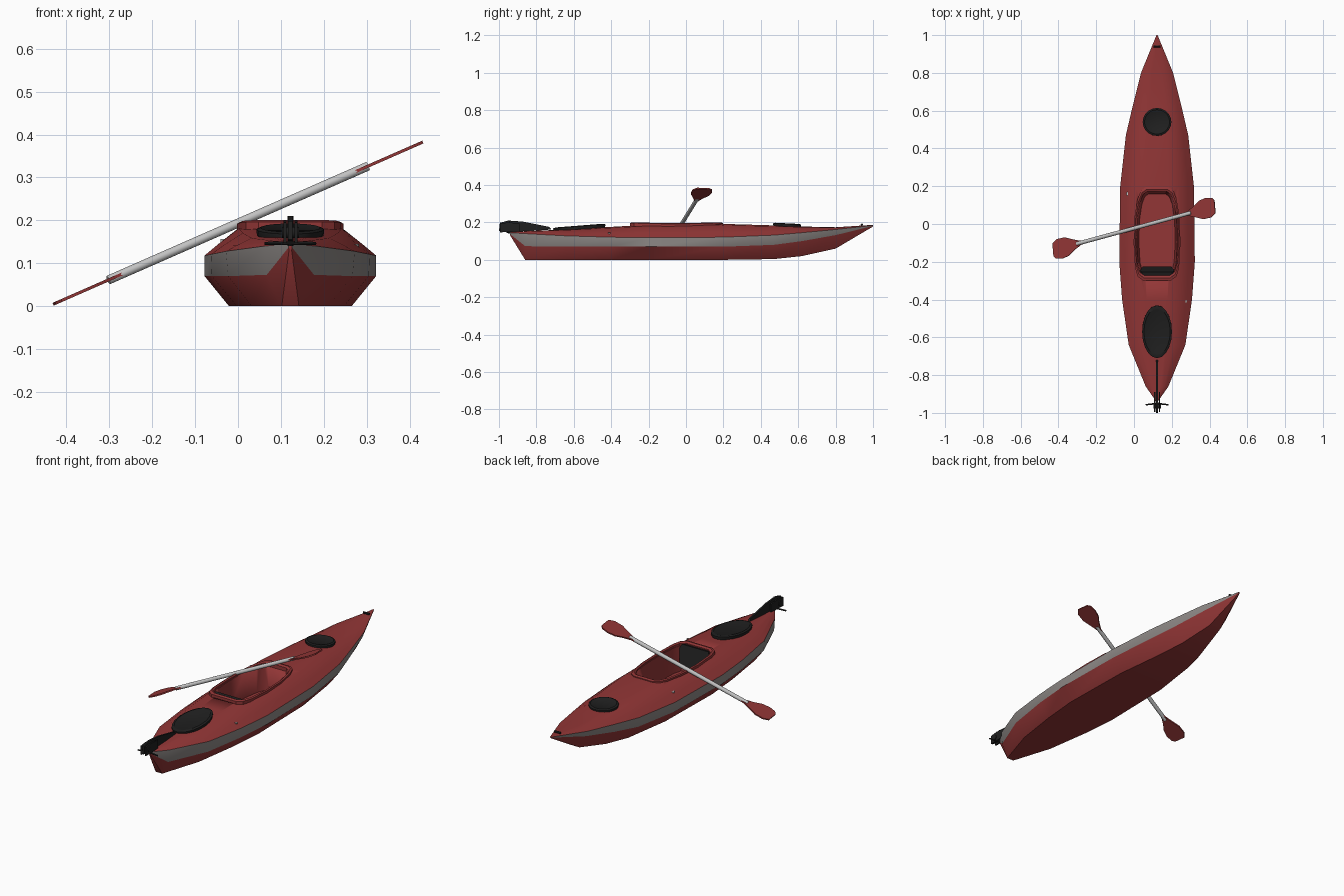
import bpy, bmesh, math
from mathutils import Vector, Matrix

if "Cube" in bpy.data.objects:
    bpy.data.objects.remove(bpy.data.objects["Cube"])

CX = 0.122  # boat centre line


def material(name, rgb):
    m = bpy.data.materials.new(name)
    m.use_nodes = True
    m.diffuse_color = (*rgb, 1)
    m.node_tree.nodes["Principled BSDF"].inputs["Base Color"].default_value = (*rgb, 1)
    return m


red = material("hull red", (0.29, 0.037, 0.037))
grey = material("stripe grey", (0.27, 0.25, 0.24))
silver = material("shaft silver", (0.55, 0.55, 0.55))
black = material("fitting black", (0.014, 0.014, 0.014))


def finish(bm, name, mats, angle=35):
    bmesh.ops.recalc_face_normals(bm, faces=bm.faces)
    me = bpy.data.meshes.new(name)
    bm.to_mesh(me)
    bm.free()
    ob = bpy.data.objects.new(name, me)
    bpy.context.collection.objects.link(ob)
    for m in mats:
        me.materials.append(m)
    bpy.ops.object.select_all(action="DESELECT")
    ob.select_set(True)
    bpy.context.view_layer.objects.active = ob
    bpy.ops.object.shade_smooth_by_angle(angle=math.radians(angle))
    return ob


def prism(name, outline, depth, mat, matrix):
    """Extrude a flat outline by depth, centred, and place it."""
    bm = bmesh.new()
    f = bm.faces.new([bm.verts.new((x, y, -depth / 2)) for x, y in outline])
    top = bmesh.ops.extrude_face_region(bm, geom=[f])["geom"]
    bmesh.ops.translate(bm, vec=(0, 0, depth),
                        verts=[v for v in top if isinstance(v, bmesh.types.BMVert)])
    bm.transform(matrix)
    return finish(bm, name, [mat])


def rod(name, a, b, r, mat, sides=12):
    a, b = Vector(a), Vector(b)
    bm = bmesh.new()
    bmesh.ops.create_cone(bm, cap_ends=True, segments=sides, radius1=r, radius2=r,
                          depth=(b - a).length)
    turn = (b - a).to_track_quat("Z", "Y").to_matrix().to_4x4()
    bm.transform(Matrix.Translation((a + b) / 2) @ turn)
    return finish(bm, name, [mat])


# Hull: y, gunwale width/z, chine width/z, bottom width/z, ridge z
stations = [
    (-.94, .004, .145, .004, .137, .003, .13, .15),
    (-.86, .06, .14, .055, .073, .02, 0, .153),
    (-.64, .15, .128, .145, .07, .09, 0, .162),
    (-.4, .185, .121, .183, .07, .125, 0, .176),
    (-.2, .2, .118, .2, .07, .143, 0, .188),
    (.2, .195, .121, .193, .07, .135, 0, .192),
    (.47, .165, .132, .16, .08, .1, .004, .184),
    (.62, .13, .145, .122, .1, .07, .02, .178),
    (.8, .085, .162, .075, .132, .035, .06, .174),
    (1, .003, .184, .003, .181, .002, .178, .187),
]
bm = bmesh.new()
rings = []
for y, gw, gz, cw, cz, bw, bz, rz in stations:
    half = [(bw, bz), (cw, cz), (gw, gz),
            (gw * .84, gz + (rz - gz) * .38), (gw * .6, gz + (rz - gz) * .9), (gw * .3, rz)]
    pts = half + [(-x, z) for x, z in reversed(half)]
    rings.append([bm.verts.new((CX + x, y, z)) for x, z in pts])
count = len(rings[0])
for a, b in zip(rings, rings[1:]):
    for i in range(count):
        j = (i + 1) % count
        f = bm.faces.new((a[i], a[j], b[j], b[i]))
        f.material_index = 1 if i in (1, count - 3) else 0
for end in (rings[0], rings[-1]):
    bm.faces.new(end)
hull = finish(bm, "hull", [red, grey])

# Cockpit well cut into the deck
side = [(.07, -.285), (.097, -.265), (.11, -.22), (.117, -.1), (.113, .03),
        (.098, .12), (.08, .165), (.055, .183)]
opening = side + [(-x, y) for x, y in reversed(side)]
bm = bmesh.new()
floor = [bm.verts.new((CX + x * .82, y * .9 - .005, .05)) for x, y in opening]
mouth = [bm.verts.new((CX + x, y, .3)) for x, y in opening]
bm.faces.new(floor)
bm.faces.new(mouth)
for i in range(len(opening)):
    j = (i + 1) % len(opening)
    bm.faces.new((floor[i], floor[j], mouth[j], mouth[i]))
cutter = finish(bm, "cockpit_cutter", [red])
cutter.hide_render = True
cut = hull.modifiers.new("cockpit", "BOOLEAN")
cut.object = cutter
cut.operation = "DIFFERENCE"
cut.solver = "EXACT"
bpy.context.view_layer.objects.active = hull
bpy.ops.object.modifier_apply(modifier=cut.name)
bpy.data.objects.remove(cutter)

# Cockpit rim: swept lip around the opening
bm = bmesh.new()
section = [(1.06, -.015), (1.06, .008), (1.0, .012), (.95, .006), (.95, -.015)]
loops = []
for x, y in opening:
    z = .184 + .02 * abs(y + .05) - .03 * max(0, abs(x) - .09)
    loops.append([bm.verts.new((CX + x * s, (y + .05) * s - .05, z + h)) for s, h in section])
for k, a in enumerate(loops):
    b = loops[(k + 1) % len(loops)]
    for i in range(len(section)):
        j = (i + 1) % len(section)
        bm.faces.new((a[i], a[j], b[j], b[i]))
finish(bm, "cockpit_rim", [red])

# Seat back: curved leaning pad
pad = [(-.075, -.055), (.075, -.055), (.092, .03), (.08, .055), (-.08, .055), (-.092, .03)]
prism("seat_back", pad, .022, black,
      Matrix.Translation((CX, -.25, .138)) @ Matrix.Rotation(math.radians(105), 4, "X"))


# Hatch covers: domed ovals lying on the deck
def hatch(name, y, z, rx, ry, tilt):
    bm = bmesh.new()
    levels = [(.96, -.012), (1, .002), (1, .008), (.88, .012), (.84, .01)]
    rows = [[bm.verts.new((rx * s * math.cos(t * math.tau / 20),
                           ry * s * math.sin(t * math.tau / 20), h)) for t in range(20)]
            for s, h in levels]
    for a, b in zip(rows, rows[1:]):
        for i in range(20):
            j = (i + 1) % 20
            bm.faces.new((a[i], a[j], b[j], b[i]))
    bm.faces.new(rows[0])
    bm.faces.new(rows[-1])
    bm.transform(Matrix.Translation((CX, y, z)) @ Matrix.Rotation(math.radians(tilt), 4, "X"))
    finish(bm, name, [black])


hatch("rear_hatch", -.57, .171, .079, .14, 4.5)
hatch("front_hatch", .54, .183, .076, .074, -3)

# Rudder assembly at the stern
upright = Matrix(((0, 0, 1, CX), (1, 0, 0, 0), (0, 1, 0, 0), (0, 0, 0, 1)))
blade = [(-1, .155), (-.995, .198), (-.95, .21), (-.87, .204), (-.73, .176),
         (-.72, .162), (-.8, .156), (-.93, .15)]
prism("rudder_blade", blade, .01, black, upright)
bracket = [(-.995, .147), (-.995, .195), (-.95, .2), (-.89, .195), (-.89, .15)]
for tag, s in (("left", 1), ("right", -1)):
    prism("rudder_bracket_" + tag, bracket, .007, black,
          Matrix.Translation((s * .013, 0, 0)) @ upright)
    rod("rudder_arm_" + tag, (CX, -.95, .147), (CX + s * .06, -.957, .146), .004, black, 8)
rod("rudder_pivot", (CX - .02, -.965, .172), (CX + .02, -.965, .172), .013, black)
rod("rudder_post", (CX, -.945, .14), (CX, -.945, .21), .007, black, 8)

# Deck fittings
rod("bow_handle", (CX - .018, .94, .188), (CX + .018, .94, .188), .006, black, 8)
rod("deck_plug", (-.03, .16, .135), (-.03, .16, .156), .011, silver)
rod("drain_plug", (.275, -.41, .13), (.275, -.41, .145), .007, grey)

# Paddle: shaft with two flat blades
low, high = Vector((-.432, -.14, .004)), Vector((.432, .095, .383))
axis = (high - low).normalized()
rod("paddle_shaft", low.lerp(high, .15), low.lerp(high, .85), .0105, silver)
lateral = (Vector((0, 1, 0)) - axis * axis.y).normalized()
shape = [(0, -.03), (.012, -.048), (.045, -.056), (.085, -.05), (.125, -.028), (.165, -.012),
         (.185, -.009), (.185, .009), (.165, .012), (.125, .03), (.085, .05), (.04, .052),
         (.01, .035)]
for name, tip, d, s in (("paddle_blade_right", low, axis, 1),
                        ("paddle_blade_left", high, -axis, -1)):
    frame = Matrix((d, lateral * s, d.cross(lateral * s))).transposed().to_4x4()
    frame.translation = tip
    prism(name, shape, .007, red, frame)
